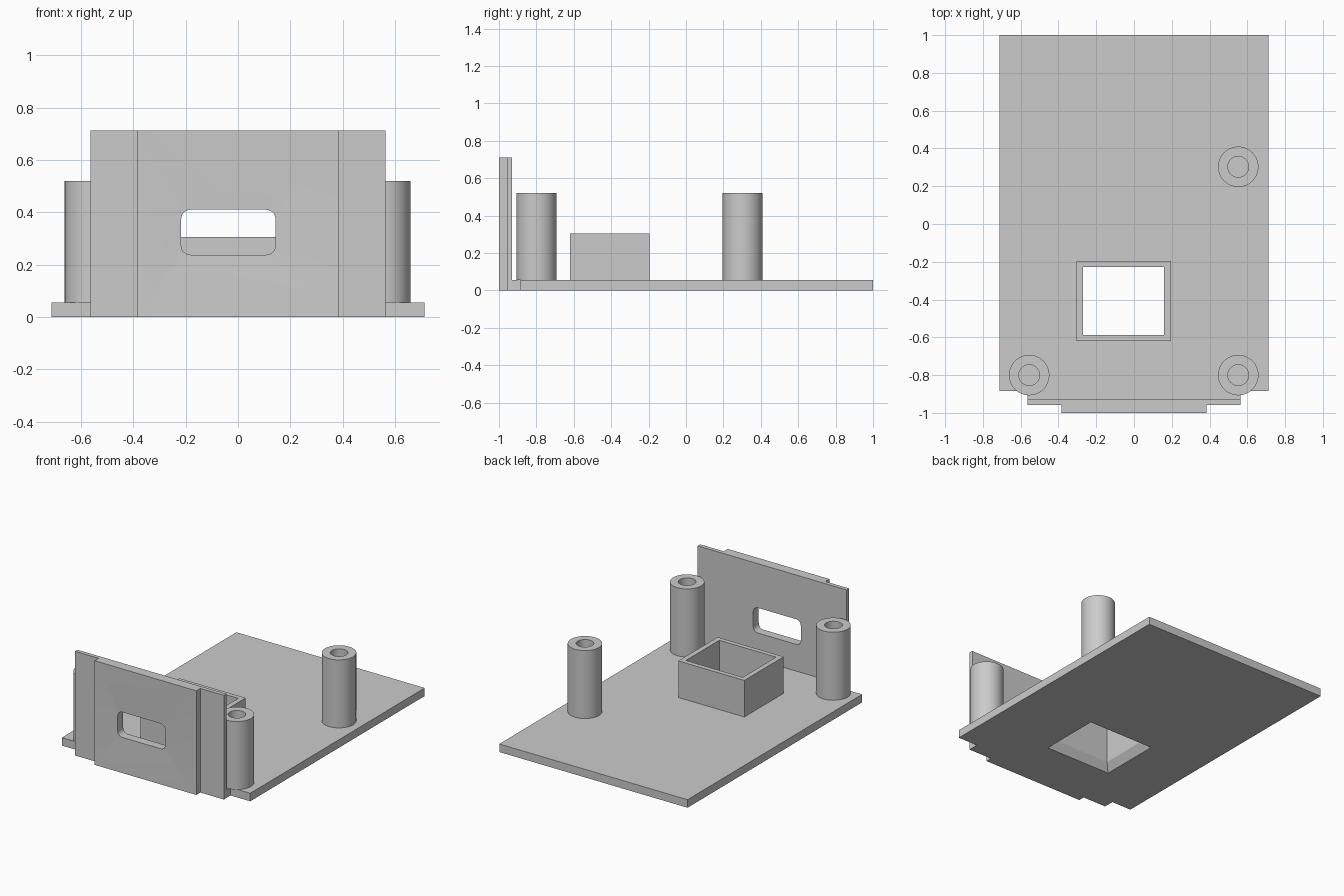
import bpy, bmesh, math

if "Cube" in bpy.data.objects:
    bpy.data.objects.remove(bpy.data.objects["Cube"])

grey = bpy.data.materials.new("plain grey")
grey.diffuse_color = (0.6, 0.6, 0.6, 1)
grey.use_nodes = True
grey.node_tree.nodes["Principled BSDF"].inputs["Base Color"].default_value = grey.diffuse_color


def finish(name, bm, smooth=False):
    bmesh.ops.recalc_face_normals(bm, faces=bm.faces)
    mesh = bpy.data.meshes.new(name)
    bm.to_mesh(mesh)
    bm.free()
    mesh.materials.append(grey)
    ob = bpy.data.objects.new(name, mesh)
    bpy.context.collection.objects.link(ob)
    bpy.ops.object.select_all(action='DESELECT')
    ob.select_set(True)
    bpy.context.view_layer.objects.active = ob
    if smooth:
        bpy.ops.object.shade_smooth_by_angle(angle=math.radians(30))
    return ob


def rect(x0, x1, y0, y1, z):
    return [(x0, y0, z), (x1, y0, z), (x1, y1, z), (x0, y1, z)]


def circle(cx, cy, r, z, n=48):
    return [(cx + r * math.cos(2 * math.pi * i / n),
             cy + r * math.sin(2 * math.pi * i / n), z) for i in range(n)]


def ring_part(name, rings, tube=True, smooth=False):
    """Skin matching loops; a tube joins last to first, otherwise cap the ends."""
    bm = bmesh.new()
    loops = [[bm.verts.new(p) for p in ring] for ring in rings]
    n = len(loops[0])
    pairs = list(zip(loops, loops[1:])) + ([(loops[-1], loops[0])] if tube else [])
    for a, b in pairs:
        for i in range(n):
            j = (i + 1) % n
            bm.faces.new((a[i], a[j], b[j], b[i]))
    if not tube:
        bm.faces.new(loops[0])
        bm.faces.new(loops[-1])
    return finish(name, bm, smooth)


# base plate with a narrower tongue at the front
T, HX, HW = 0.055, 0.712, 0.563
outline = [(-HX, 1), (-HX, -0.885), (-HW, -0.885), (-HW, -0.93),
           (HW, -0.93), (HW, -0.885), (HX, -0.885), (HX, 1)]
base = ring_part("base_plate", [[(x, y, z) for x, y in outline] for z in (0, T)], tube=False)

# opening in the base, flared towards the underside
OUT, INN = (-0.305, 0.195, -0.62, -0.195), (-0.27, 0.16, -0.588, -0.227)
cutter = ring_part("opening_cutter", [rect(*OUT, -0.001), rect(*OUT, 0.0),
                                      rect(*INN, T), rect(*INN, T + 0.05)], tube=False)
cutter.hide_render = True
mod = base.modifiers.new("opening", 'BOOLEAN')
mod.operation, mod.solver, mod.object = 'DIFFERENCE', 'EXACT', cutter
bpy.context.view_layer.objects.active = base
bpy.ops.object.modifier_apply(modifier=mod.name)
bpy.data.objects.remove(cutter)

# square collar around the opening
ring_part("square_collar", [rect(*OUT, T), rect(*OUT, 0.305),
                            rect(*INN, 0.305), rect(*INN, T)])

# three hollow posts
for name, x, y in (("post_front_left", -0.555, -0.80),
                   ("post_front_right", 0.552, -0.80),
                   ("post_back_right", 0.552, 0.303)):
    ring_part(name, [circle(x, y, 0.107, T), circle(x, y, 0.107, 0.52),
                     circle(x, y, 0.055, 0.52), circle(x, y, 0.055, T)], smooth=True)


def slotted_panel(name, half, y_front, y_back, dish=0.0, seg=6):
    """Upright panel with a rounded slot; the front may dip in at the slot."""
    bm = bmesh.new()
    x0, x1, z0, z1, r = -0.217, 0.143, 0.238, 0.41, 0.035
    corners = [(x1 - r, z1 - r, 0), (x0 + r, z1 - r, 90),
               (x0 + r, z0 + r, 180), (x1 - r, z0 + r, 270)]
    slot = []
    for cx, cz, a0 in corners:
        for k in range(seg + 1):
            a = math.radians(a0 + 90 * k / seg)
            slot.append((cx + r * math.cos(a), cz + r * math.sin(a)))
    frame = [(half, 0.712), (-half, 0.712), (-half, 0), (half, 0)]
    sides = []
    for y, d in ((y_front, dish), (y_back, 0)):
        o = [bm.verts.new((x, y, z)) for x, z in frame]
        h = [bm.verts.new((x, y + d, z)) for x, z in slot]
        sides.append((o, h))
        m = seg + 1
        for c in range(4):
            for k in range(seg):  # corner fan
                bm.faces.new((o[c], h[c * m + k], h[c * m + k + 1]))
            bm.faces.new((o[c], h[c * m + seg], h[(c + 1) * m % len(h)], o[(c + 1) % 4]))
    for a, b in zip(*sides):  # rim and slot walls
        for i in range(len(a)):
            j = (i + 1) % len(a)
            bm.faces.new((a[i], a[j], b[j], b[i]))
    return finish(name, bm, True)


# upright front wall: wide panel plus thicker middle plate
slotted_panel("front_wall", HW, -0.957, -0.93)
slotted_panel("front_middle_plate", 0.385, -1.0, -0.957, dish=0.01)
